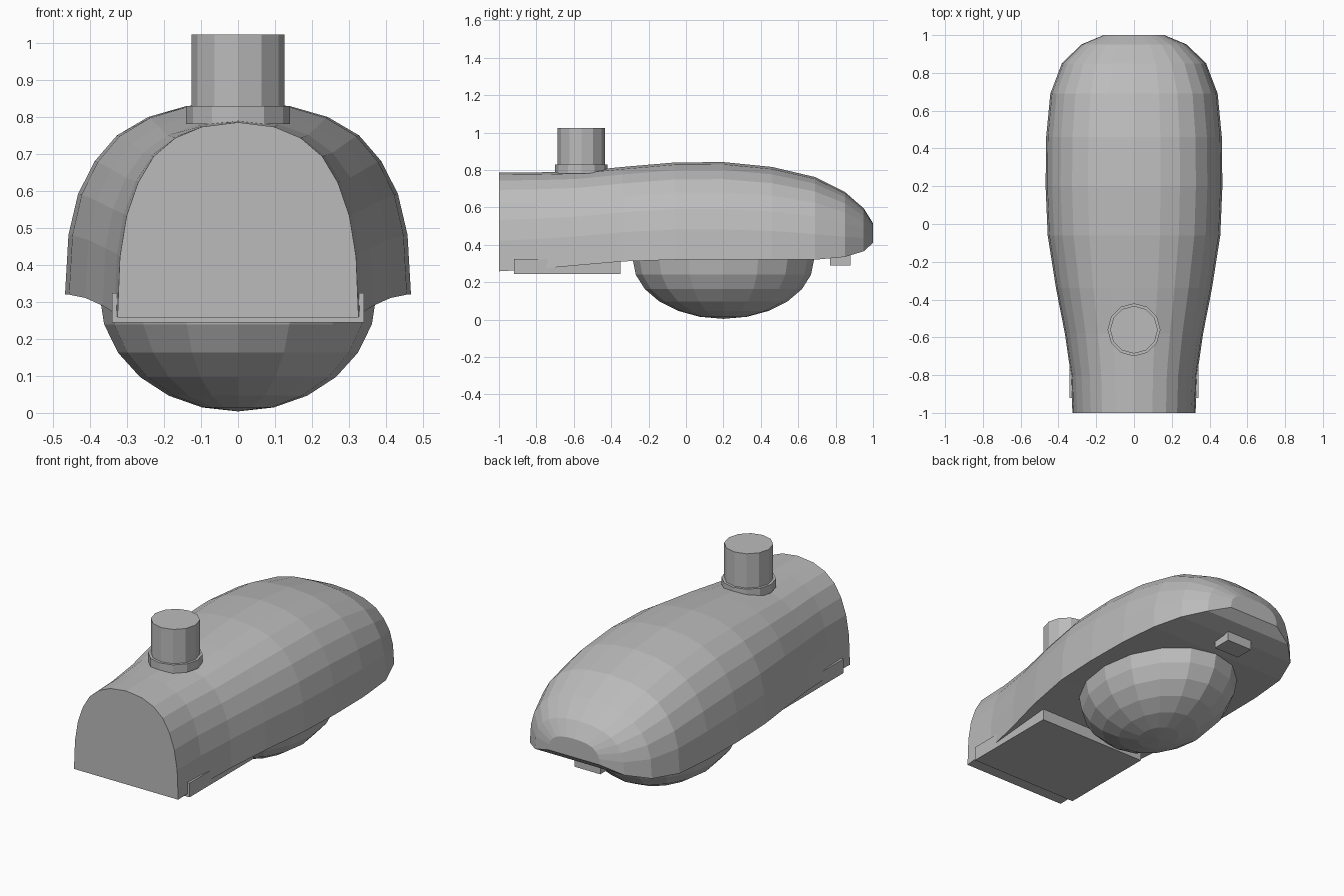
import bpy, bmesh, math
from mathutils import Matrix

if "Cube" in bpy.data.objects:
    bpy.data.objects.remove(bpy.data.objects["Cube"])

grey = bpy.data.materials.new("light_grey")
grey.diffuse_color = (0.5, 0.5, 0.5, 1)
grey.use_nodes = True
grey.node_tree.nodes["Principled BSDF"].inputs["Base Color"].default_value = grey.diffuse_color


def finish(bm, name):
    bmesh.ops.recalc_face_normals(bm, faces=bm.faces)
    mesh = bpy.data.meshes.new(name)
    bm.to_mesh(mesh)
    bm.free()
    mesh.materials.append(grey)
    ob = bpy.data.objects.new(name, mesh)
    bpy.context.collection.objects.link(ob)
    return ob


def box(name, x, y0, y1, z0, z1):
    bm = bmesh.new()
    bmesh.ops.create_cube(bm, size=1)
    for v in bm.verts:
        v.co.x *= 2 * x
        v.co.y = y1 if v.co.y > 0 else y0
        v.co.z = z1 if v.co.z > 0 else z0
    return finish(bm, name)


def cylinder(name, r, y, z0, z1):
    bm = bmesh.new()
    bmesh.ops.create_cone(bm, cap_ends=True, segments=12, radius1=r, radius2=r,
                          depth=z1 - z0,
                          matrix=Matrix.Translation((0, y, (z0 + z1) / 2)))
    return finish(bm, name)


# Lamp housing: arched section lofted along y (y, half width, bottom, top)
stations = [(-1, .326, .258, .786), (-.8, .334, .27, .787), (-.58, .366, .29, .792),
            (-.34, .413, .311, .816), (-.06, .457, .32, .84), (.2, .468, .32, .842),
            (.46, .465, .32, .816), (.69, .443, .32, .762), (.85, .382, .335, .682),
            (.95, .28, .365, .595), (1, .16, .41, .515)]
arch = [(1, 0), (.98, .31), (.925, .52), (.83, .69), (.7, .825), (.52, .92), (.3, .977), (0, 1)]
arch += [(-x, z) for x, z in reversed(arch[:-1])]
bm = bmesh.new()
rings = [[bm.verts.new((w * x, y, b + (t - b) * z)) for x, z in arch]
         for y, w, b, t in stations]
n = len(arch)
for a, b in zip(rings, rings[1:]):
    for i in range(n):
        j = (i + 1) % n
        bm.faces.new((a[i], a[j], b[j], b[i]))
bm.faces.new(rings[0])
bm.faces.new(rings[-1])
finish(bm, "lamp_housing")

# Lens: lower half of a stretched sphere
bm = bmesh.new()
bmesh.ops.create_uvsphere(bm, u_segments=16, v_segments=12, radius=1)
bmesh.ops.delete(bm, geom=[v for v in bm.verts if v.co.z > .01], context='VERTS')
for v in bm.verts:
    v.co = (v.co.x * .375, .2 + v.co.y * .485, .322 + v.co.z * .318)
bmesh.ops.holes_fill(bm, edges=[e for e in bm.edges if e.is_boundary], sides=0)
finish(bm, "lens_dome")

# Underside hatch and rear latch
box("wiring_hatch", .341, -.92, -.35, .245, .325)
box("rear_latch", .08, .77, .88, .29, .345)

# Light sensor and its collar on top
cylinder("sensor_collar", .14, -.56, .782, .83)
cylinder("light_sensor", .126, -.56, .8, 1.024)
